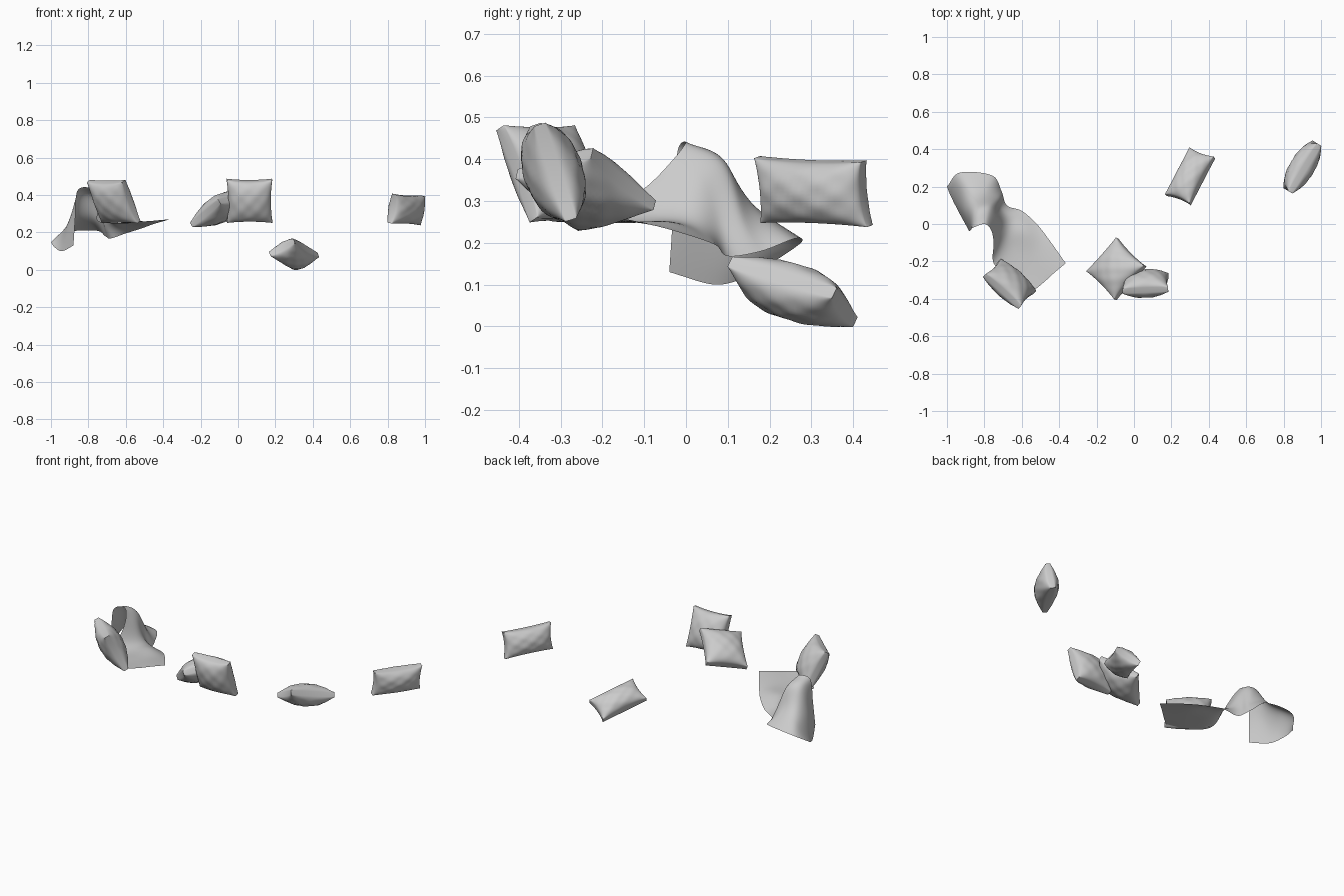
import bpy, bmesh, math
from mathutils import Vector

if "Cube" in bpy.data.objects:
    bpy.data.objects.remove(bpy.data.objects["Cube"])


def finish(name, bm, angle):
    bmesh.ops.recalc_face_normals(bm, faces=bm.faces)
    me = bpy.data.meshes.new(name)
    bm.to_mesh(me)
    bm.free()
    ob = bpy.data.objects.new(name, me)
    bpy.context.collection.objects.link(ob)
    bpy.ops.object.select_all(action='DESELECT')
    ob.select_set(True)
    bpy.context.view_layer.objects.active = ob
    bpy.ops.object.shade_smooth_by_angle(angle=math.radians(angle))
    return ob


# Stuffed pillow: two puffed panels joined by a narrow hem band
def pillow(name, corner, along, up, thick, hem=0.014, n=28):
    corner, along, up = Vector(corner), Vector(along), Vector(up)
    centre = corner + (along + up) / 2
    normal = along.cross(up).normalized()
    bm = bmesh.new()
    grids = []
    for side in (1, -1):
        grid = []
        for i in range(n + 1):
            row = []
            for j in range(n + 1):
                # cosine spacing packs loops near the hem
                u = -math.cos(math.pi * i / n)
                v = -math.cos(math.pi * j / n)
                fu, fv = max(0, 1 - u * u), max(0, 1 - v * v)
                puff = (fu * fv) ** 0.55
                ripple = 0.0025 * math.sin(9 * u + 2) * math.sin(8 * v + 1) * (fu * fv) ** 0.5
                h = hem + (thick / 2 - hem) * puff + ripple
                x = u * (1 - 0.07 * fv * u * u) / 2
                y = v * (1 - 0.07 * fu * v * v) / 2
                row.append(bm.verts.new(centre + along * x + up * y + normal * h * side))
            grid.append(row)
        for i in range(n):
            for j in range(n):
                bm.faces.new((grid[i][j], grid[i + 1][j], grid[i + 1][j + 1], grid[i][j + 1]))
        grids.append(grid)

    def rim(g):
        return ([g[i][0] for i in range(n)] + [g[n][j] for j in range(n)]
                + [g[i][n] for i in range(n, 0, -1)] + [g[0][j] for j in range(n, 0, -1)])

    a, b = rim(grids[0]), rim(grids[1])
    for k in range(len(a)):
        m = (k + 1) % len(a)
        bm.faces.new((a[k], a[m], b[m], b[k]))
    return finish(name, bm, 50)


pillow("left_square_pillow", (-.72, -.195, .255), (.19, -.17, 0), (-.08, -.08, .22), .14)
pillow("front_square_pillow", (-.06, -.285, .255), (.245, .01, 0), (-.002, -.075, .228), .14)
pillow("tilted_square_pillow", (-.25, -.255, .24), (.16, .18, .05), (.15, -.15, .125), .14)
pillow("low_lumbar_pillow", (.30, .105, .155), (.13, .25, -.075), (-.13, .05, -.07), .13)
pillow("right_lumbar_pillow", (.81, .185, .25), (.155, .255, -.01), (.025, -.015, .155), .13)


# Draped blanket: surface splined through a coarse control net
net = [
    [(-.54, -.36, .26), (-.48, -.31, .26), (-.425, -.26, .265), (-.365, -.21, .27)],
    [(-.66, -.30, .25), (-.58, -.21, .25), (-.52, -.14, .25), (-.45, -.09, .245)],
    [(-.75, -.21, .26), (-.66, -.11, .25), (-.59, -.04, .25), (-.52, .00, .22)],
    [(-.75, -.10, .33), (-.70, -.03, .28), (-.65, .03, .235), (-.60, .07, .195)],
    [(-.765, -.03, .40), (-.735, .04, .35), (-.71, .08, .24), (-.68, .10, .168)],
    [(-.80, .00, .44), (-.775, .09, .39), (-.73, .14, .25), (-.71, .18, .18)],
    [(-.86, -.02, .42), (-.85, .08, .39), (-.81, .17, .28), (-.76, .26, .21)],
    [(-.87, -.03, .28), (-.90, .07, .27), (-.91, .19, .24), (-.93, .275, .20)],
    [(-.88, -.04, .13), (-.94, .07, .10), (-.98, .15, .12), (-1.0, .20, .148)],
]


def spline(pts, steps):
    p = [Vector(q) for q in pts]
    p = [2 * p[0] - p[1]] + p + [2 * p[-1] - p[-2]]
    out = []
    for k in range(1, len(p) - 2):
        a, b, c, d = p[k - 1:k + 3]
        for s in range(steps):
            t = s / steps
            out.append(0.5 * (2 * b + (c - a) * t + (2 * a - 5 * b + 4 * c - d) * t * t
                              + (3 * b - a - 3 * c + d) * t ** 3))
    return out + [p[-2]]


cross = [spline(r, 10) for r in net]
lines = [spline(col, 8) for col in zip(*cross)]
bm = bmesh.new()
vs = [[bm.verts.new(q) for q in line] for line in lines]
for i in range(len(vs) - 1):
    for j in range(len(vs[0]) - 1):
        bm.faces.new((vs[i][j], vs[i + 1][j], vs[i + 1][j + 1], vs[i][j + 1]))
finish("draped_blanket", bm, 80)
